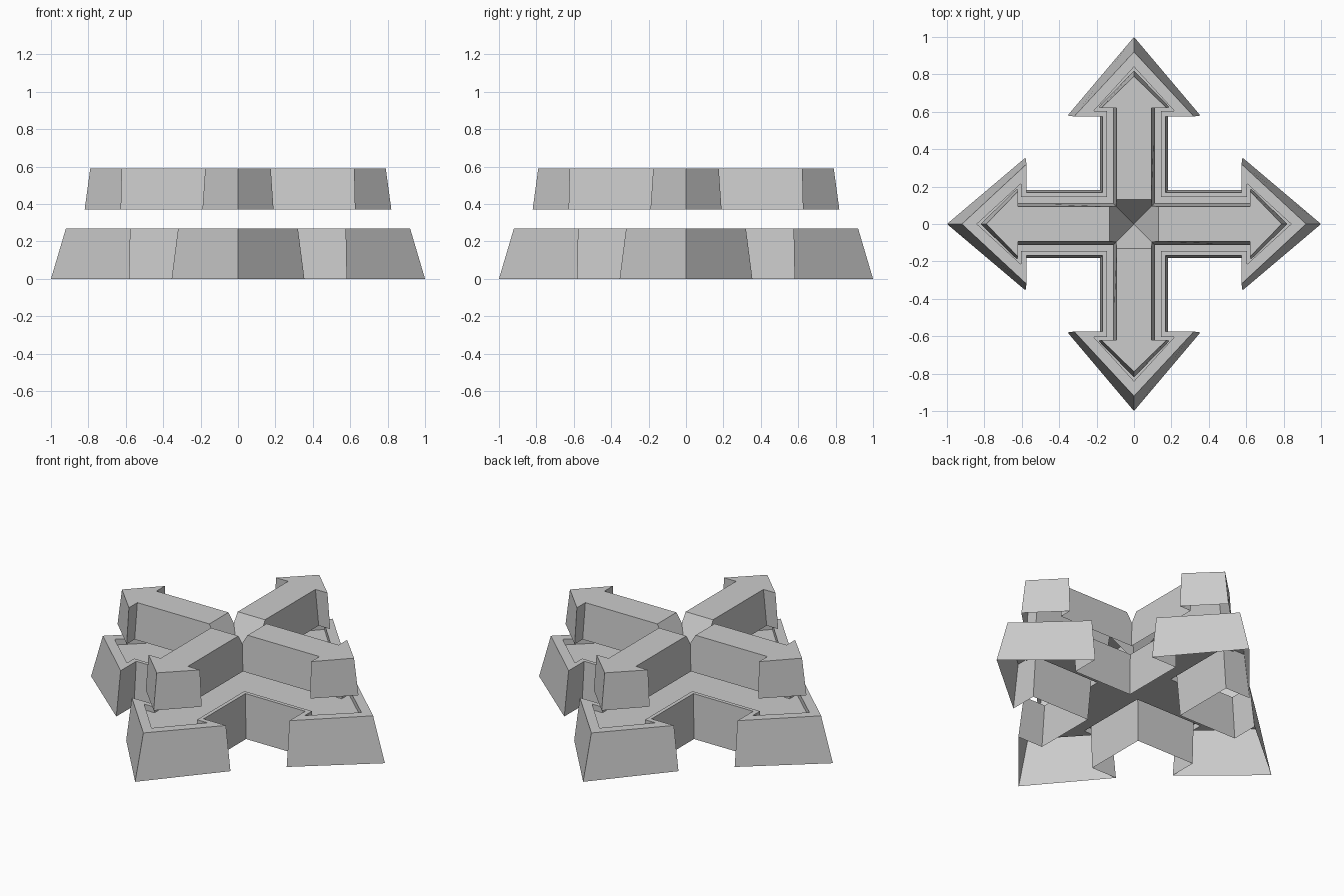
import bpy, bmesh, math
from mathutils import Matrix, Vector

if "Cube" in bpy.data.objects:
    bpy.data.objects.remove(bpy.data.objects["Cube"])

grey = bpy.data.materials.new("stone grey")
grey.diffuse_color = (0.6, 0.6, 0.6, 1)
grey.use_nodes = True
grey.node_tree.nodes["Principled BSDF"].inputs["Base Color"].default_value = grey.diffuse_color


def half_ring(bm, tip, back, barb, shaft, z):
    """Four-arrow cross outline, 7 points per arm, returned as a loop."""
    arm = [(shaft, -shaft), (back, -shaft), (back, -barb), (tip, 0),
           (back, barb), (back, shaft)]
    loop = []
    for i in range(4):
        turn = Matrix.Rotation(i * math.pi / 2, 3, 'Z')
        loop += [bm.verts.new(turn @ Vector((x, y, z))) for x, y in arm]
    return loop


def bridge(bm, a, b):
    n = len(a)
    for i in range(n):
        j = (i + 1) % n
        bm.faces.new((a[i], a[j], b[j], b[i]))


def finish(bm, name):
    me = bpy.data.meshes.new(name)
    bm.to_mesh(me)
    bm.free()
    me.materials.append(grey)
    ob = bpy.data.objects.new(name, me)
    bpy.context.collection.objects.link(ob)


def fill_cross(bm, loop):
    """Cap a cross outline with a centre square, four shafts and heads."""
    bm.faces.new([loop[6 * i] for i in range(4)])
    for i in range(4):
        a = loop[6 * i:6 * i + 6]
        nxt = loop[(6 * i + 6) % 24]
        bm.faces.new((a[0], a[1], a[5], nxt))
        bm.faces.new(a[1:])


# Base: sloped hollow walls, flat rim and a shallow sunken cross
bm = bmesh.new()
foot = half_ring(bm, 1.0, 0.58, 0.355, 0.183, 0.0)
rim = half_ring(bm, 0.92, 0.575, 0.32, 0.168, 0.27)
lip = half_ring(bm, 0.84, 0.605, 0.215, 0.145, 0.27)
floor = half_ring(bm, 0.84, 0.605, 0.215, 0.145, 0.235)
bridge(bm, foot, rim)
bridge(bm, rim, lip)
bridge(bm, lip, floor)
fill_cross(bm, floor)
finish(bm, "base_cross")

# Floating cross: four hollow arrow arms meeting at a central pit
bm = bmesh.new()
z0, z1, pit = 0.37, 0.59, 0.13
low = half_ring(bm, 0.82, 0.625, 0.19, 0.112, z0)
top = half_ring(bm, 0.79, 0.62, 0.175, 0.093, z1)
centre = bm.verts.new((0, 0, z0))
# Inner corners drop onto the pit slope
k = 0.096
for i in range(4):
    v = top[6 * i]
    v.co = (math.copysign(k, v.co.x), math.copysign(k, v.co.y),
            z0 + (z1 - z0) * k / pit)
for i in range(4):
    turn = Matrix.Rotation(i * math.pi / 2, 3, 'Z')
    a, la = top[6 * i:6 * i + 6], low[6 * i:6 * i + 6]
    nxt, lnxt = top[(6 * i + 6) % 24], low[(6 * i + 6) % 24]
    p = bm.verts.new(turn @ Vector((pit, -0.093, z1)))
    q = bm.verts.new(turn @ Vector((pit, 0.093, z1)))
    bm.faces.new((p, a[1], a[5], q))            # shaft top
    bm.faces.new(a[1:])                         # head top
    bm.faces.new((centre, a[0], p, q, nxt))     # pit slope
    bm.faces.new((la[0], la[1], a[1], p, a[0]))  # shaft sides
    bm.faces.new((la[5], lnxt, nxt, q, a[5]))
    for j in range(1, 5):                       # head sides
        bm.faces.new((la[j], la[j + 1], a[j + 1], a[j]))
finish(bm, "upper_cross")
